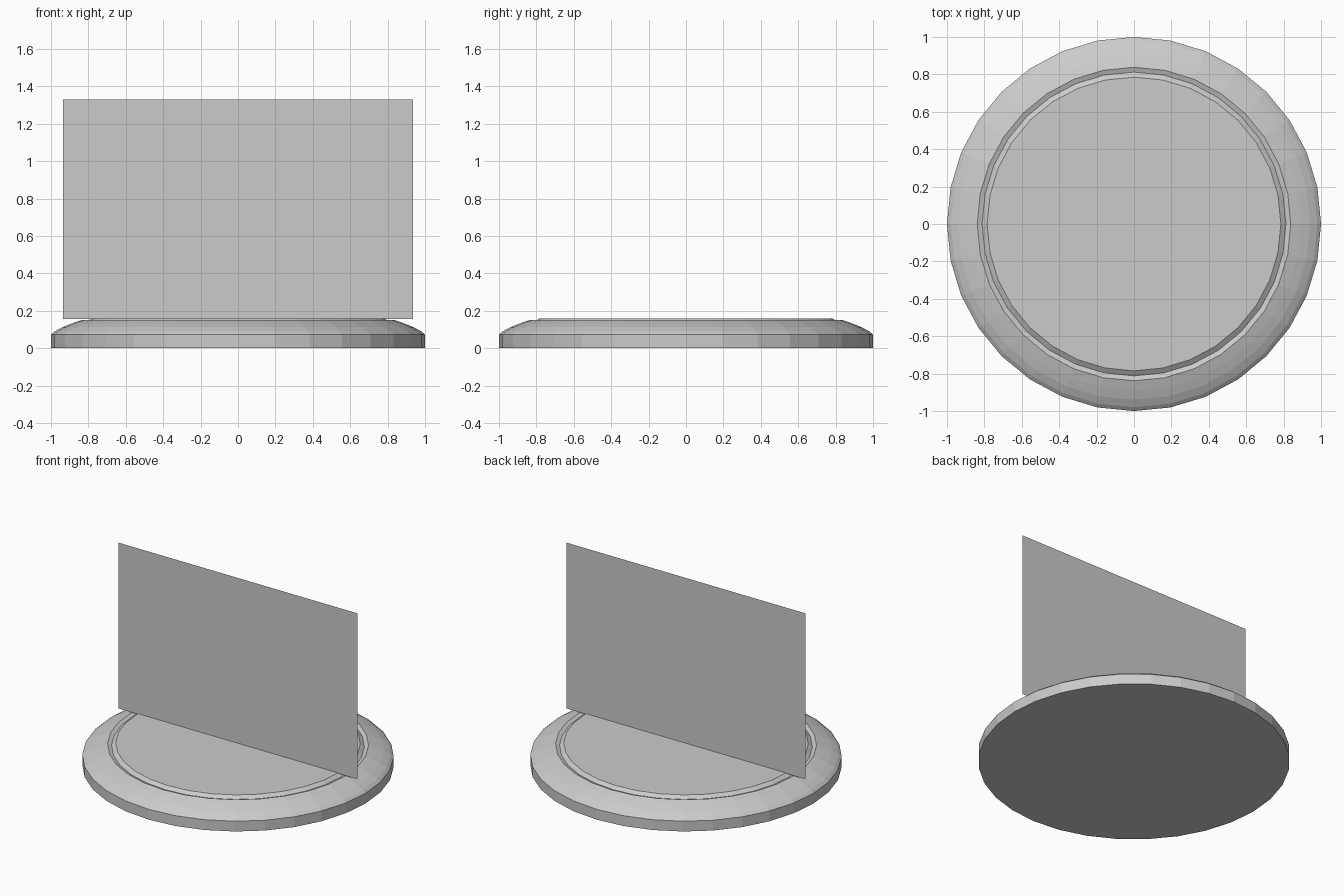
import bpy
import bmesh
from math import cos, sin, tau

cube = bpy.data.objects.get("Cube")
if cube:
    bpy.data.objects.remove(cube, do_unlink=True)

SIDES = 32

# Single plain grey
grey = bpy.data.materials.new("plain grey")
grey.use_nodes = True
colour = (0.6, 0.6, 0.6, 1)
grey.diffuse_color = colour
grey.node_tree.nodes["Principled BSDF"].inputs["Base Color"].default_value = colour


def finish(name, bm):
    mesh = bpy.data.meshes.new(name)
    bm.to_mesh(mesh)
    bm.free()
    mesh.materials.append(grey)
    obj = bpy.data.objects.new(name, mesh)
    bpy.context.collection.objects.link(obj)
    return obj


def lathe(name, profile):
    """Turn (radius, height) points around z and cap both ends."""
    bm = bmesh.new()
    rings = [[bm.verts.new((r * cos(tau * i / SIDES), r * sin(tau * i / SIDES), z))
              for i in range(SIDES)] for r, z in profile]
    for low, high in zip(rings, rings[1:]):
        for i in range(SIDES):
            j = (i + 1) % SIDES
            bm.faces.new((low[i], low[j], high[j], high[i]))
    bm.faces.new(rings[0][::-1])
    bm.faces.new(rings[-1])
    return finish(name, bm)


# Round base: straight wall, rounded shoulder, shallow groove, flat top
lathe("round_base", [
    (1.0, 0), (1.0, 0.073), (0.98, 0.09), (0.94, 0.112), (0.89, 0.132),
    (0.838, 0.15), (0.812, 0.14), (0.785, 0.159)])

# Upright sheet standing across the middle of the base
bm = bmesh.new()
half, bottom, top = 0.935, 0.155, 1.33
bm.faces.new([bm.verts.new((x, 0, z)) for x, z in
              ((-half, bottom), (half, bottom), (half, top), (-half, top))])
finish("upright_panel", bm)
